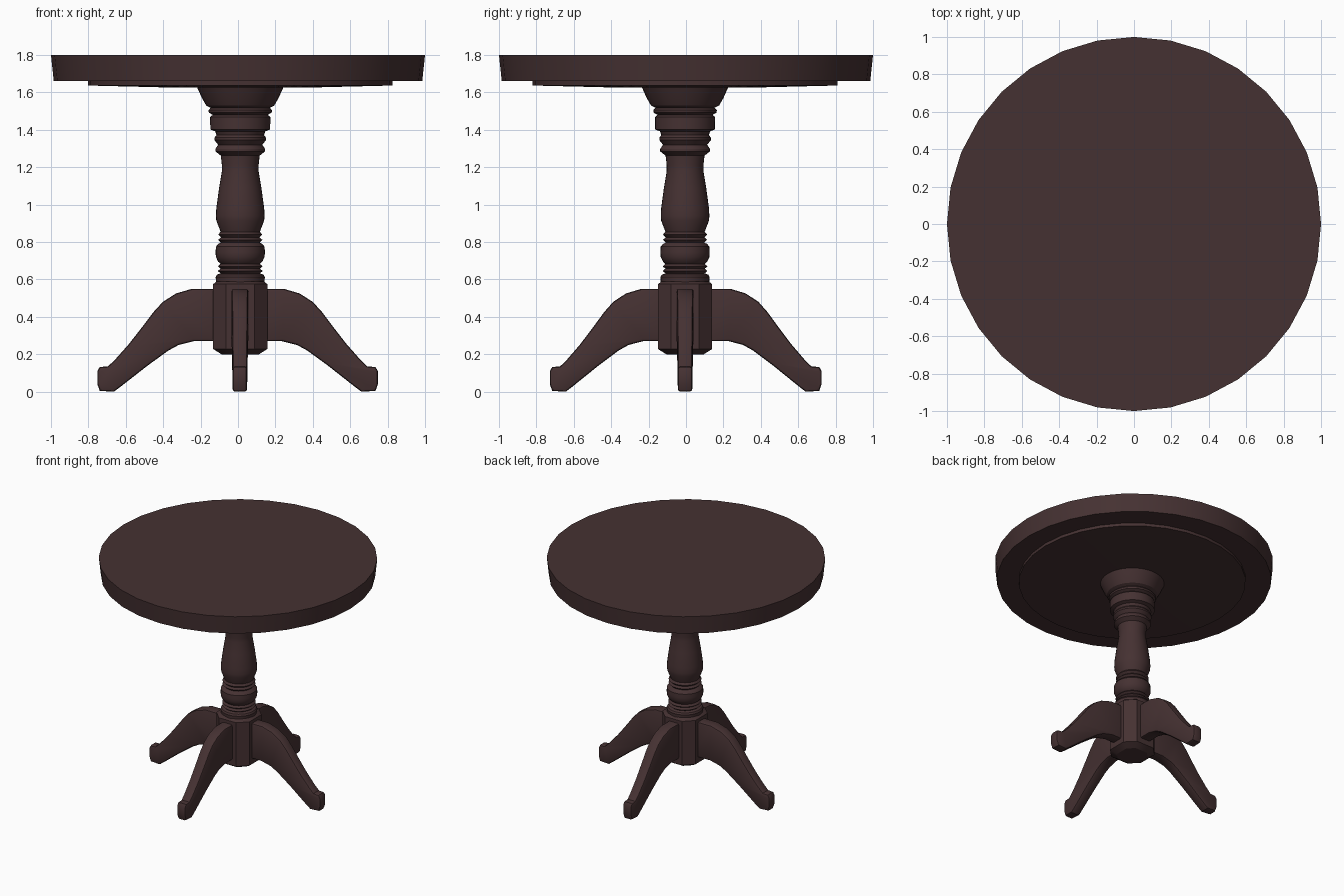
import bpy, bmesh, math
from mathutils import Vector, Matrix

if "Cube" in bpy.data.objects:
    bpy.data.objects.remove(bpy.data.objects["Cube"])

wood = bpy.data.materials.new("dark brown wood")
wood.diffuse_color = (0.060, 0.031, 0.032, 1)
wood.use_nodes = True
wood.node_tree.nodes["Principled BSDF"].inputs["Base Color"].default_value = wood.diffuse_color

CX, CY = 0.012, -0.005   # the pedestal sits slightly off the table top's centre


def finish(name, bm, angle=30):
    bmesh.ops.recalc_face_normals(bm, faces=bm.faces[:])
    me = bpy.data.meshes.new(name)
    bm.to_mesh(me)
    bm.free()
    me.materials.append(wood)
    ob = bpy.data.objects.new(name, me)
    bpy.context.collection.objects.link(ob)
    bpy.ops.object.select_all(action='DESELECT')
    ob.select_set(True)
    bpy.context.view_layer.objects.active = ob
    bpy.ops.object.shade_smooth_by_angle(angle=math.radians(angle))
    return ob


def loft(name, rings, angle=30):
    """Skin a stack of closed rings and cap both ends."""
    bm = bmesh.new()
    vs = [[bm.verts.new(p) for p in ring] for ring in rings]
    n = len(vs[0])
    for a, b in zip(vs, vs[1:]):
        for i in range(n):
            j = (i + 1) % n
            bm.faces.new((a[i], a[j], b[j], b[i]))
    bm.faces.new(vs[0])
    bm.faces.new(vs[-1])
    return finish(name, bm, angle)


def lathe(name, profile, cx=0, cy=0, n=32):
    rings = [[(cx + r * math.cos(2 * math.pi * i / n),
               cy + r * math.sin(2 * math.pi * i / n), z) for i in range(n)]
             for r, z in profile]
    return loft(name, rings)


# round top and the plate under it
lathe("table_top", [(0.985, 1.66), (1.0, 1.80)])
lathe("under_plate", [(0.23, 1.625), (0.41, 1.627), (0.815, 1.637), (0.815, 1.662)], CX, CY)

# turned column
lathe("turned_column", [
    (0.13, 0.57), (0.13, 0.60), (0.132, 0.612), (0.125, 0.625), (0.105, 0.633),
    (0.120, 0.645), (0.105, 0.658), (0.120, 0.670), (0.105, 0.683),
    (0.118, 0.695), (0.130, 0.72), (0.132, 0.745), (0.130, 0.775), (0.118, 0.790),
    (0.103, 0.797), (0.118, 0.812), (0.103, 0.825), (0.118, 0.840), (0.105, 0.855),
    (0.128, 0.915), (0.130, 0.94), (0.128, 0.98), (0.113, 1.09), (0.098, 1.18),
    (0.098, 1.21), (0.104, 1.262), (0.133, 1.285), (0.133, 1.298), (0.118, 1.32),
    (0.138, 1.345), (0.138, 1.358), (0.127, 1.372), (0.134, 1.392), (0.16, 1.402),
    (0.161, 1.468), (0.147, 1.480), (0.168, 1.492), (0.170, 1.505), (0.158, 1.518),
    (0.182, 1.53), (0.205, 1.57), (0.232, 1.63)], CX, CY)


# chamfered block holding the legs
def octagon(r, z, k=0.52):
    s = r * k
    pts = [(r, -s), (r, s), (s, r), (-s, r), (-r, s), (-r, -s), (-s, -r), (s, -r)]
    return [(CX + x, CY + y, z) for x, y in pts]


loft("leg_block", [octagon(0.10, 0.20), octagon(0.145, 0.228),
                   octagon(0.145, 0.575), octagon(0.125, 0.59)])

# four curved legs: side profile as (distance out, height)
leg_profile = [
    (0.08, 0.55), (0.245, 0.55), (0.33, 0.525), (0.40, 0.48), (0.45, 0.425),
    (0.51, 0.345), (0.58, 0.255), (0.655, 0.17), (0.692, 0.135), (0.735, 0.132),
    (0.748, 0.11), (0.748, 0.04), (0.735, 0.004), (0.66, 0.0), (0.62, 0.03),
    (0.48, 0.14), (0.37, 0.22), (0.315, 0.25), (0.235, 0.27), (0.08, 0.27)]


def leg(name, turn, reach, x, y):
    bm = bmesh.new()
    sides = []
    for s in (-1, 1):
        ring = []
        for d, z in leg_profile:
            half = 0.046 - 0.008 * min(1, max(0, (d - 0.2) / 0.5))
            ring.append(bm.verts.new((d * reach / 0.748, s * half, z)))
        sides.append(ring)
    a, b = sides
    n = len(a)
    bm.faces.new(a)
    bm.faces.new(b)
    for i in range(n):
        j = (i + 1) % n
        bm.faces.new((a[i], a[j], b[j], b[i]))
    bmesh.ops.recalc_face_normals(bm, faces=bm.faces[:])
    rim = [e for e in bm.edges if any(len(f.verts) > 4 for f in e.link_faces)]
    bmesh.ops.bevel(bm, geom=rim, offset=0.014, segments=2, profile=0.5,
                    affect='EDGES', clamp_overlap=True)
    bmesh.ops.transform(bm, verts=bm.verts[:], matrix=Matrix.Translation((x, y, 0))
                        @ Matrix.Rotation(turn, 4, 'Z'))
    finish(name, bm, 35)


for name, quarter, reach in (("right_leg", 0, 0.748), ("back_leg", 1, 0.725),
                             ("left_leg", 2, 0.752), ("front_leg", 3, 0.728)):
    sideways = quarter % 2 == 0
    leg(name, quarter * math.pi / 2, reach, 0 if sideways else 0.01, CY if sideways else 0)
